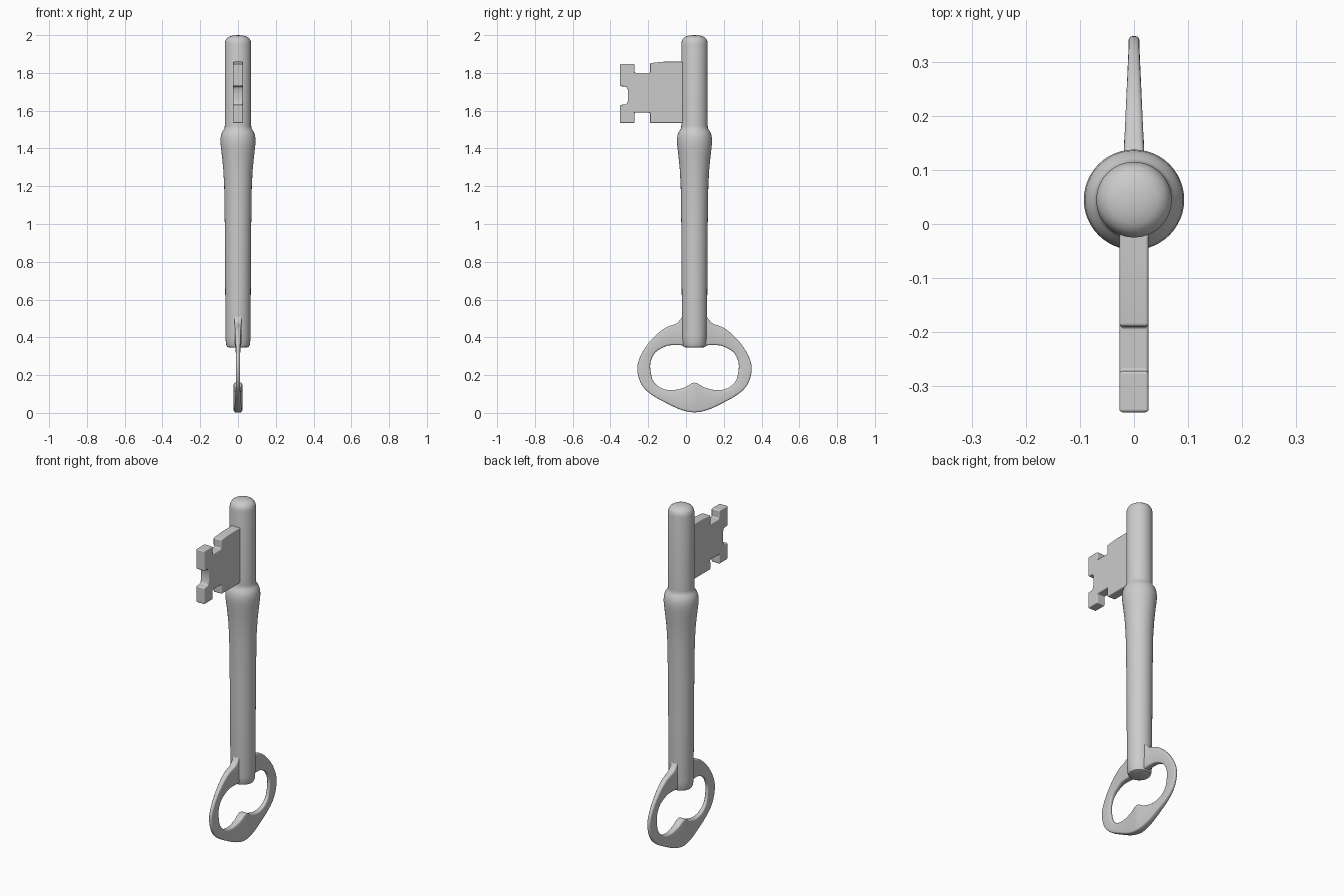
import bpy, bmesh, math
from mathutils import Vector

if "Cube" in bpy.data.objects:
    bpy.data.objects.remove(bpy.data.objects["Cube"])

CY = 0.045  # y of the shaft axis


def finish(name, bm, angle=40):
    bmesh.ops.recalc_face_normals(bm, faces=bm.faces)
    me = bpy.data.meshes.new(name)
    bm.to_mesh(me)
    bm.free()
    me.shade_smooth()
    me.set_sharp_from_angle(angle=math.radians(angle))
    ob = bpy.data.objects.new(name, me)
    bpy.context.collection.objects.link(ob)
    return ob


def closed_spline(half, steps=6):
    """Mirror a half outline (u, z) and sample a closed smooth curve through it."""
    pts = [Vector(p) for p in half]
    pts += [Vector((-p.x, p.y)) for p in reversed(pts[1:-1])]
    n, out = len(pts), []
    for i in range(n):
        a, b, c, d = (pts[(i + k) % n] for k in (-1, 0, 1, 2))
        for s in range(steps):
            t = s / steps
            out.append(0.5 * (2 * b + (c - a) * t + (2 * a - 5 * b + 4 * c - d) * t * t
                              + (3 * b - a - 3 * c + d) * t ** 3))
    return out


# Shaft: lathed profile with collar and domed tip
profile = [(0, 0.345), (0.045, 0.345), (0.058, 0.35), (0.064, 0.365), (0.066, 0.40),
           (0.068, 0.70), (0.070, 1.0), (0.073, 1.20), (0.078, 1.29), (0.085, 1.36),
           (0.091, 1.41), (0.093, 1.44), (0.091, 1.465), (0.085, 1.485), (0.076, 1.498),
           (0.071, 1.507), (0.070, 1.52), (0.070, 1.955), (0.067, 1.97), (0.059, 1.984),
           (0.045, 1.993), (0.024, 1.9985), (0, 2.0)]
bm = bmesh.new()
vs = [bm.verts.new((r, CY, z)) for r, z in profile]
es = [bm.edges.new(p) for p in zip(vs, vs[1:])]
bmesh.ops.spin(bm, geom=vs + es, cent=(0, CY, 0), axis=(0, 0, 1),
               angle=math.tau, steps=48, use_merge=True)
bmesh.ops.remove_doubles(bm, verts=bm.verts, dist=1e-5)
finish("shaft", bm)

# Bow: ring between two outlines, thinning towards its sides
outer = closed_spline([(0, .51), (.055, .52), (.07, .502), (.095, .474), (.16, .447), (.23, .385),
                       (.283, .307), (.303, .235), (.283, .155), (.23, .098), (.145, .05),
                       (.07, .016), (0, .003)])
inner = closed_spline([(0, .357), (.04, .357), (.07, .358), (.105, .359), (.15, .353), (.205, .322),
                       (.229, .28), (.234, .235), (.22, .172), (.18, .133), (.12, .120),
                       (.055, .134), (0, .160)])
bm = bmesh.new()
rings = []
for o, i in zip(outer, inner):
    wide = (o - i).length
    h = 0.0225 - 0.0125 * min(abs(o.x) / 0.29, 1)  # half thickness
    r = min(0.009, h * 0.7)                         # edge rounding
    ring = []
    for k in range(4):
        su, sx = ((1, 1), (-1, 1), (-1, -1), (1, -1))[k]
        for j in range(4):
            a = math.radians(90 * k + 30 * j)
            u = su * (wide / 2 - r) + r * math.cos(a)
            x = sx * (h - r) + r * math.sin(a)
            p = (o + i) / 2 + (o - i) / wide * u
            ring.append(bm.verts.new((x, CY + p.x, p.y)))
    rings.append(ring)
for n, ra in enumerate(rings):
    rb = rings[(n + 1) % len(rings)]
    for k in range(len(ra)):
        m = (k + 1) % len(ra)
        bm.faces.new((ra[k], ra[m], rb[m], rb[k]))
finish("bow", bm, 50)

# Bit: notched plate extruded across x, with softened edges
outline = [(CY, 1.86), (-.12, 1.859), (-.19, 1.852), (-.19, 1.80), (-.272, 1.80), (-.272, 1.847),
           (-.349, 1.847), (-.349, 1.73), (-.315, 1.727), (-.308, 1.71), (-.308, 1.65),
           (-.315, 1.634), (-.349, 1.63), (-.349, 1.535), (-.272, 1.535), (-.272, 1.59),
           (-.19, 1.59), (-.19, 1.535), (CY, 1.535)]
bm = bmesh.new()
face = bm.faces.new([bm.verts.new((-0.027, y, z)) for y, z in outline])
ext = bmesh.ops.extrude_face_region(bm, geom=[face])
bmesh.ops.translate(bm, vec=(0.054, 0, 0),
                    verts=[g for g in ext["geom"] if isinstance(g, bmesh.types.BMVert)])
bit = finish("bit", bm)
mod = bit.modifiers.new("soft_edges", "BEVEL")
mod.width = 0.006
mod.segments = 3
mod.limit_method = "ANGLE"
mod.harden_normals = True
